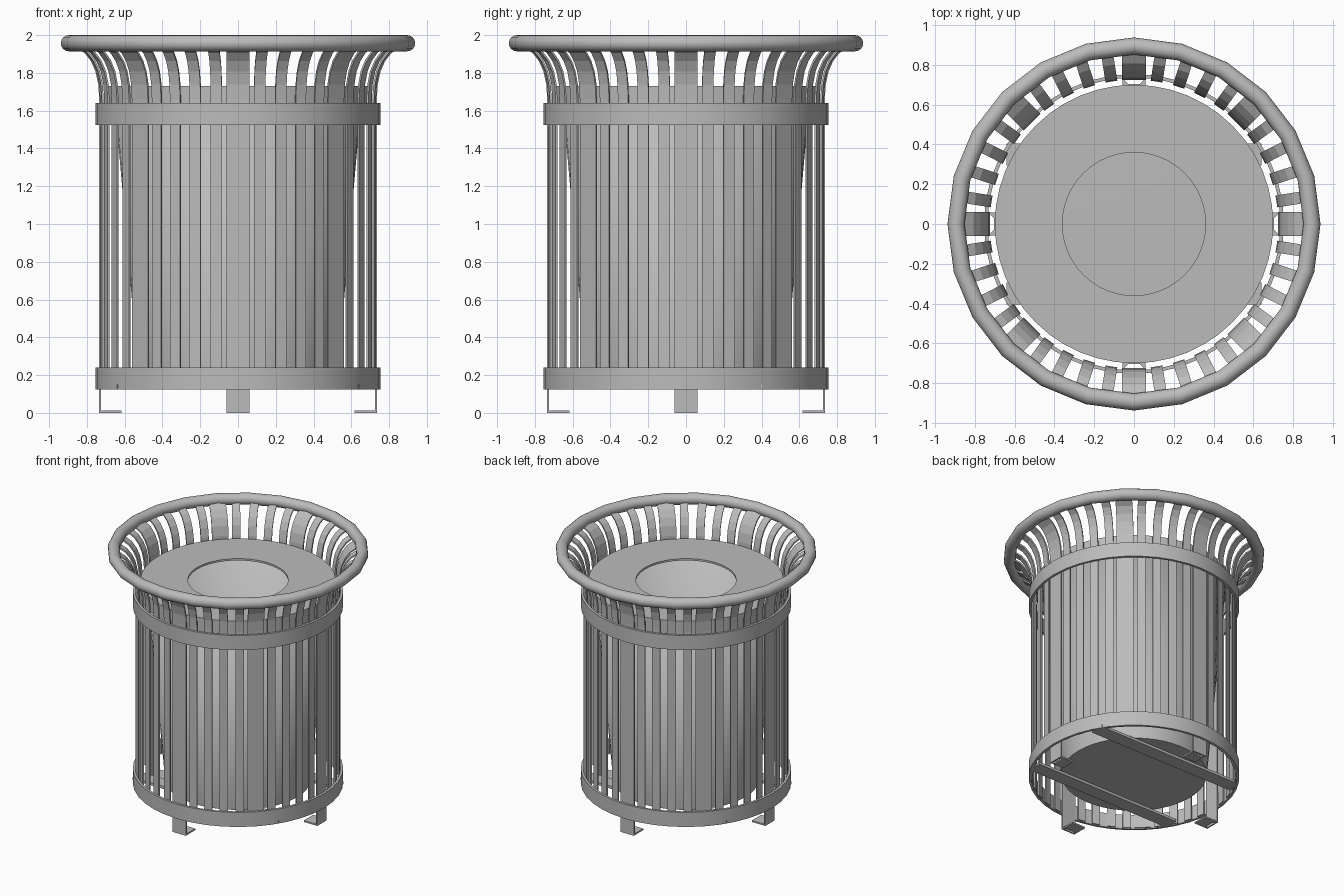
import bpy, bmesh, math
from mathutils import Matrix

if "Cube" in bpy.data.objects:
    bpy.data.objects.remove(bpy.data.objects["Cube"], do_unlink=True)

GREY = (0.5, 0.5, 0.5, 1)
metal = bpy.data.materials.new("grey metal")
metal.use_nodes = True
metal.diffuse_color = GREY
metal.node_tree.nodes["Principled BSDF"].inputs["Base Color"].default_value = GREY


def make_mesh(name, bm):
    bmesh.ops.recalc_face_normals(bm, faces=bm.faces)
    mesh = bpy.data.meshes.new(name)
    bm.to_mesh(mesh)
    bm.free()
    mesh.materials.append(metal)
    return mesh


def place(name, mesh, angle=0.0, thickness=0.0, smooth=False):
    ob = bpy.data.objects.new(name, mesh)
    bpy.context.collection.objects.link(ob)
    ob.rotation_euler.z = angle
    if thickness:
        mod = ob.modifiers.new("Thickness", "SOLIDIFY")
        mod.thickness, mod.offset = thickness, 0
    if smooth:
        bpy.ops.object.select_all(action="DESELECT")
        ob.select_set(True)
        bpy.context.view_layer.objects.active = ob
        bpy.ops.object.shade_smooth_by_angle(angle=math.radians(40))
    return ob


def lathe(name, profile, steps, closed=False, thickness=0.0, smooth=True):
    """Spin (radius, height) points about z."""
    bm = bmesh.new()
    verts = [bm.verts.new((r, 0, z)) for r, z in profile]
    pairs = list(zip(verts, verts[1:])) + ([(verts[-1], verts[0])] if closed else [])
    edges = [bm.edges.new(p) for p in pairs]
    bmesh.ops.spin(bm, geom=verts + edges, cent=(0, 0, 0), axis=(0, 0, 1),
                   angle=math.tau, steps=steps, use_merge=True)
    bmesh.ops.remove_doubles(bm, verts=bm.verts, dist=0.0005)
    return place(name, make_mesh(name, bm), thickness=thickness, smooth=smooth)


def strip_mesh(name, profile, width):
    """Flat bar following (radius, height) points, facing +x."""
    bm = bmesh.new()
    rows = [[bm.verts.new((r, s * width / 2, z)) for s in (-1, 1)] for r, z in profile]
    for a, b in zip(rows, rows[1:]):
        bm.faces.new((a[0], a[1], b[1], b[0]))
    return make_mesh(name, bm)


# Rolled top ring
RING_R, TUBE_R, SIDES = 0.895, 0.043, 16
ring = [(RING_R + TUBE_R * math.cos(math.tau * i / SIDES),
         1.957 + TUBE_R * math.sin(math.tau * i / SIDES)) for i in range(SIDES)]
lathe("top_ring", ring, 24, closed=True)

# Two hoops holding the slats
for name, low in (("lower_band", 0.125), ("upper_band", 1.525)):
    lathe(name, [(0.755, low), (0.755, low + 0.115), (0.737, low + 0.115), (0.737, low)],
          40, closed=True)

# Flared slats, every fifth one wide
flare = [(0.73, 1.66), (0.735, 1.74), (0.75, 1.81), (0.775, 1.865),
         (0.81, 1.91), (0.865, 1.945)]
narrow = strip_mesh("narrow_slat", [(0.73, 0.13)] + flare, 0.06)
wide = strip_mesh("wide_slat", [(0.73, 0.13)] + flare, 0.12)
leg = strip_mesh("leg_slat", [(0.73, 0.0)] + flare, 0.12)
for i in range(40):
    mesh = leg if i % 10 == 0 else wide if i % 5 == 0 else narrow
    place(mesh.name.split(".")[0], mesh, math.tau * i / 40, 0.01)

# Foot plates with a bolt hole
bm = bmesh.new()
bmesh.ops.create_grid(bm, x_segments=1, y_segments=1, size=0.058,
                      matrix=Matrix.Translation((0.675, 0, 0.006)))
bmesh.ops.inset_individual(bm, faces=bm.faces[:], thickness=0.04)
hole = min(bm.faces, key=lambda f: f.calc_area())
bmesh.ops.delete(bm, geom=[hole], context="FACES")
foot = make_mesh("foot_plate", bm)
for i in range(4):
    place("foot_plate", foot, i * math.pi / 2, 0.012)

# Cross bars under the liner
for y in (-0.35, 0.35):
    bm = bmesh.new()
    bmesh.ops.create_cube(bm, size=1, matrix=Matrix.Translation((0, y, 0.14))
                          @ Matrix.Diagonal((1.28, 0.11, 0.02, 1)))
    place("cross_bar", make_mesh("cross_bar", bm))

# Tapered liner and the lid with its round opening
lathe("liner", [(0, 0.155), (0.52, 0.155), (0.655, 1.72)], 48, thickness=0.008)
lathe("lid", [(0.36, 1.715), (0.36, 1.73), (0.70, 1.73), (0.70, 1.62),
              (0.69, 1.62), (0.69, 1.715)], 48, closed=True)
